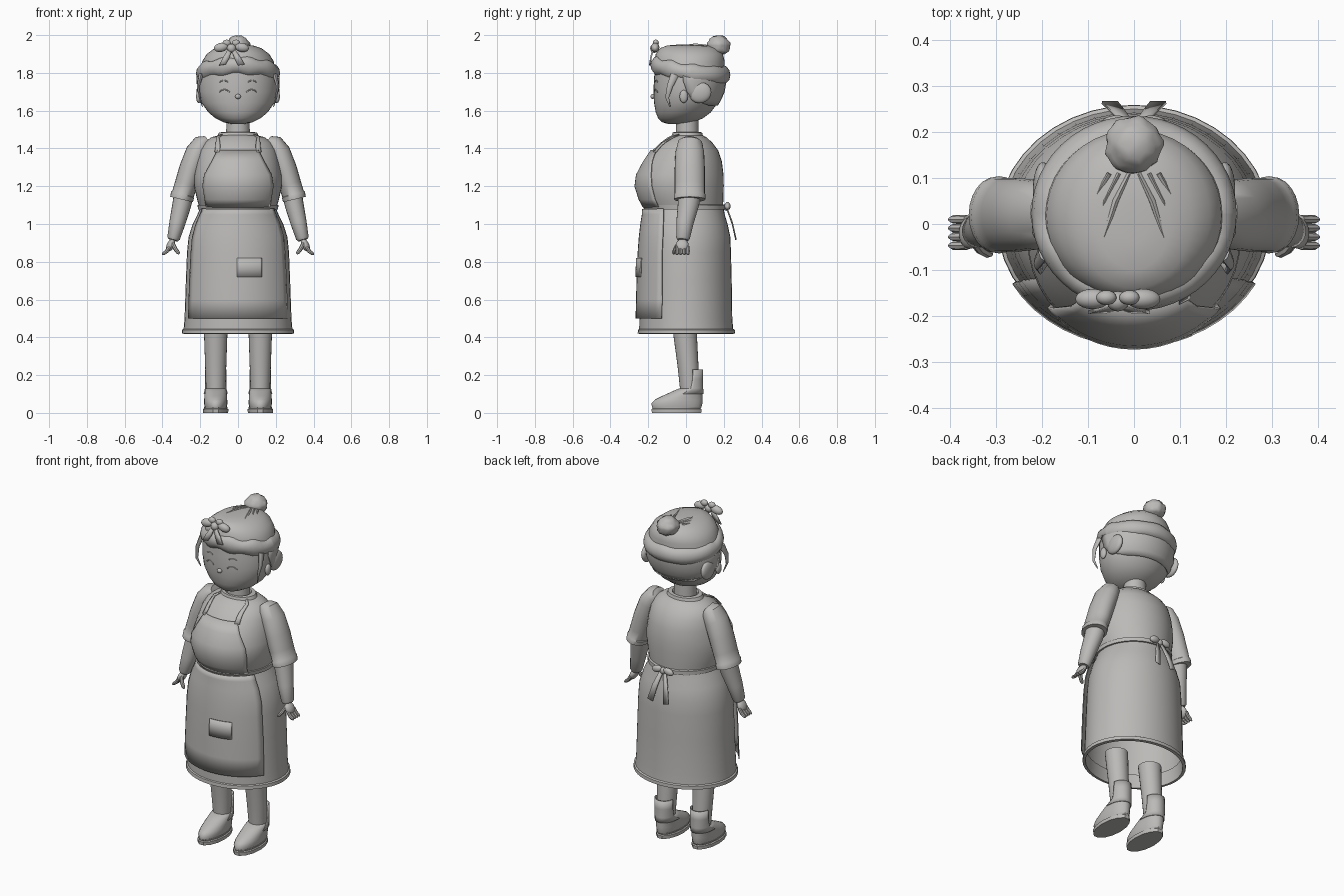
import bpy, bmesh, math, random
from math import sin, cos, pi, radians
from mathutils import Vector, Matrix

random.seed(4)
GREY = bpy.data.materials.new("soft grey")
GREY.diffuse_color = (0.5, 0.49, 0.475, 1)


def finish(name, bm, angle=40):
    bmesh.ops.recalc_face_normals(bm, faces=bm.faces)
    me = bpy.data.meshes.new(name)
    bm.to_mesh(me)
    bm.free()
    ob = bpy.data.objects.new(name, me)
    bpy.context.collection.objects.link(ob)
    me.materials.append(GREY)
    bpy.ops.object.select_all(action='DESELECT')
    ob.select_set(True)
    bpy.context.view_layer.objects.active = ob
    bpy.ops.object.shade_smooth_by_angle(angle=radians(angle))
    return ob


def skin(name, rings, closed=True, caps=(False, False), thick=0, angle=40):
    """Join rings of points with quads."""
    bm = bmesh.new()
    vs = [[bm.verts.new(p) for p in r] for r in rings]
    n = len(vs[0])
    for a, b in zip(vs, vs[1:]):
        for i in range(n if closed else n - 1):
            j = (i + 1) % n
            bm.faces.new((a[i], a[j], b[j], b[i]))
    if caps[0]:
        bm.faces.new(vs[0])
    if caps[1]:
        bm.faces.new(vs[-1])
    ob = finish(name, bm, angle)
    if thick:
        m = ob.modifiers.new("thickness", 'SOLIDIFY')
        m.thickness, m.offset = thick, 0
    return ob


def ring(z, rx, yf, yb, cx=0, off=0, a0=0, a1=2 * pi, n=32, closed=True):
    yc, ry = (yf + yb) / 2, (yb - yf) / 2
    steps = n if closed else n - 1
    return [(cx + (rx + off) * cos(a0 + (a1 - a0) * i / steps),
             yc + (ry + off) * sin(a0 + (a1 - a0) * i / steps), z) for i in range(n)]


def loft(name, prof, cx=0, n=32, caps=(False, False), angle=40):
    return skin(name, [ring(*p, cx=cx, n=n) for p in prof], caps=caps, angle=angle)


def at(prof, z):
    for p, q in zip(prof, prof[1:]):
        if p[0] <= z <= q[0]:
            t = (z - p[0]) / (q[0] - p[0])
            return [a + (b - a) * t for a, b in zip(p, q)]
    return list(prof[-1])


def patch(name, prof, rows, off, mid=-90, cx=0, thick=0.006):
    """Panel following a lofted body; rows hold (height, half angle in degrees)."""
    rs = [ring(*at(prof, z), cx=cx, off=off, a0=radians(mid - h), a1=radians(mid + h),
               n=17, closed=False) for z, h in rows]
    return skin(name, rs, closed=False, thick=thick)


def tube(name, pts, n=16, caps=(True, True)):
    """Tube through (x, y, z, radius across, radius in depth)."""
    rings = []
    for i, p in enumerate(pts):
        t = (Vector(pts[min(i + 1, len(pts) - 1)][:3]) - Vector(pts[max(i - 1, 0)][:3])).normalized()
        u = t.cross(Vector((0, 1, 0)))
        u = u.normalized() if u.length > 0.01 else Vector((1, 0, 0))
        v = t.cross(u)
        rings.append([Vector(p[:3]) + u * p[3] * cos(2 * pi * k / n) + v * p[4] * sin(2 * pi * k / n)
                      for k in range(n)])
    return skin(name, rings, caps=caps)


def ball(name, loc, size, rot=(0, 0, 0), bump=0):
    bm = bmesh.new()
    bmesh.ops.create_icosphere(bm, subdivisions=3, radius=1)
    for v in bm.verts:
        v.co *= 1 + bump * sin(v.co.x * 8) * sin(v.co.y * 8 + 1) + bump * 0.6 * sin(v.co.z * 9)
        v.co = Vector([a * b for a, b in zip(v.co, size)])
    ob = finish(name, bm, 60)
    ob.location, ob.rotation_euler = loc, rot
    return ob


# dress skirt, open at the bottom, with hem
SKIRT = [(0.42, .29, -.248, .252), (0.5, .283, -.247, .245), (0.7, .276, -.242, .242),
         (0.85, .27, -.236, .238), (0.93, .262, -.23, .235), (1.0, .24, -.222, .22),
         (1.05, .215, -.214, .205), (1.085, .2, -.212, .198)]
skirt = loft("dress_skirt", SKIRT, n=40)
loft("skirt_hem", [(.445, .288, -.246, .25), (.44, .296, -.254, .258), (.42, .297, -.256, .259),
                   (.418, .28, -.24, .242), (.5, .275, -.238, .237)], n=40)

# bodice and waistband
BODICE = [(1.075, .2, -.21, .195), (1.13, .217, -.24, .198), (1.2, .232, -.262, .2),
          (1.26, .231, -.254, .199), (1.33, .217, -.217, .19), (1.39, .202, -.177, .17),
          (1.43, .18, -.135, .14), (1.46, .14, -.095, .108), (1.475, .08, -.065, .075)]
loft("dress_bodice", BODICE, n=40, caps=(False, True))
loft("waistband", [(1.075, .2, -.21, .195), (1.077, .212, -.222, .208),
                   (1.1, .214, -.232, .208), (1.104, .2, -.22, .195)], n=40)

# apron skirt, bib, pocket and neck straps
patch("apron_skirt", SKIRT, [(.5, 61), (.6, 61), (.7, 61), (.85, 60), (.93, 60), (1.0, 60),
                             (1.05, 60), (1.08, 60)], 0.017)
patch("apron_bib", BODICE, [(1.09, 52), (1.13, 51), (1.2, 51), (1.26, 48), (1.33, 38), (1.39, 31)], 0.008)
patch("apron_pocket", SKIRT, [(.72, 13), (.77, 13), (.82, 13)], 0.024, mid=-78)
for s in (-1, 1):
    rows = [(1.38, 27), (1.41, 28), (1.43, 30), (1.46, 42), (1.475, 60)]
    skin("apron_strap", [ring(*at(BODICE, z), off=.01, a0=radians(-90 + s * h),
                              a1=radians(-90 + s * (h + 8)), n=4, closed=False)
                         for z, h in rows], closed=False, thick=.006)
# collar
loft("collar", [(1.465, .11, -.075, .09), (1.485, .1, -.07, .085), (1.487, .075, -.06, .07),
                (1.47, .065, -.055, .065)])

# apron bow at the back
ball("bow_knot", (0, .215, 1.09), (.02, .016, .02))
for s in (-1, 1):
    ball("bow_loop", (s * .038, .22, 1.095), (.032, .016, .02), (0, s * .25, 0))
    skin("bow_tail", [[(s * .0, .215, 1.085), (s * .02, .215, 1.09)],
                      [(s * .02, .245, 1.0), (s * .05, .245, 1.01)],
                      [(s * .035, .264, .915), (s * .07, .264, .925)]], closed=False, thick=.006)

# arms, hands, legs and shoes
LEG = [(.08, .045, -.03, .075), (.13, .052, -.032, .075), (.25, .056, -.045, .066),
       (.45, .063, -.072, .056)]
SHOE = [(.03, .058, -.18, .082), (.05, .062, -.183, .087), (.07, .061, -.165, .088),
        (.09, .06, -.125, .088), (.115, .058, -.07, .088), (.13, .052, -.035, .086), (.23, .052, -.03, .086)]
for s in (-1, 1):
    tube("sleeve", [(s * .165, .025, 1.445, .025, .045), (s * .185, .022, 1.43, .05, .065),
                    (s * .215, .02, 1.38, .062, .076), (s * .25, .02, 1.29, .062, .08),
                    (s * .275, .02, 1.21, .06, .08), (s * .291, .02, 1.16, .059, .08),
                    (s * .293, .02, 1.155, .063, .084), (s * .299, .02, 1.13, .062, .083)], n=24)
    tube("forearm", [(s * .285, .02, 1.17, .052, .062), (s * .298, .012, 1.1, .05, .056),
                     (s * .32, -.005, 1.01, .043, .046), (s * .341, -.016, .925, .034, .036),
                     (s * .344, -.017, .915, .026, .03)], n=20)
    ball("palm", (s * .357, -.02, .888), (.02, .034, .036), (0, s * -.45, 0))
    for k in range(4):
        y = -.047 + k * .019
        tube("finger", [(s * .362, y, .88, .01, .009), (s * .378, y, .855, .01, .01),
                        (s * .394, y, .843, .009, .009), (s * .402, y, .838, .004, .004)], n=8)
    tube("thumb", [(s * .347, -.04, .9, .01, .01), (s * .333, -.056, .87, .011, .011),
                   (s * .318, -.064, .85, .01, .01), (s * .31, -.066, .842, .005, .005)], n=8)
    cx = s * .118
    loft("leg", LEG, cx=cx, n=24)
    loft("shoe", SHOE[:6], cx=cx, n=24, caps=(True, True), angle=60)
    patch("shoe_heel_collar", SHOE, [(.1, 95), (.13, 90), (.18, 82), (.23, 82)], .002, mid=90, cx=cx)
    loft("shoe_sole", [(0, .066, -.184, .084), (.02, .067, -.186, .086), (.024, .061, -.18, .08),
                       (.032, .062, -.183, .086)], cx=cx, n=14, caps=(True, True), angle=30)

# neck and head
loft("neck", [(1.45, .064, -.055, .068), (1.57, .06, -.052, .065)])
HEAD = [(1.53, .035, -.095, .0), (1.538, .075, -.125, .04), (1.56, .12, -.148, .09),
        (1.59, .156, -.16, .13), (1.64, .192, -.169, .168), (1.70, .208, -.172, .195),
        (1.76, .21, -.17, .205), (1.82, .205, -.165, .2)]
loft("head", HEAD, n=40, caps=(True, True))
patch("back_hair", HEAD, [(1.63, 45), (1.66, 80), (1.70, 92), (1.76, 100), (1.82, 100)], .007, mid=90)

# hair crown and rolled brim
loft("hair_crown", [(1.78, .2, -.165, .2), (1.86, .19, -.168, .205), (1.9, .165, -.16, .195),
                    (1.93, .125, -.14, .165), (1.945, .08, -.1, .12), (1.95, .03, -.04, .05)],
     n=40, caps=(False, True), angle=60)
rings = []
for i in range(48):
    a = 2 * pi * i / 48
    wob = .007 * sin(9 * a + .6) * (1 if sin(a) < 0.2 else .25)
    row = []
    for k in range(12):
        b = 2 * pi * k / 12
        w, h = .04 * cos(b), (.048 + wob) * sin(b)
        y = .023 + (.172 + w) * sin(a)
        row.append(((.183 + w) * cos(a), y, 1.812 - .1 * y + h - .012 * abs(cos(a)) + .012 * max(0, -sin(a))))
    rings.append(row)
skin("hair_roll", rings + rings[:1], angle=70)

# hair bun
ball("hair_bun", (0, .172, 1.944), (.062, .062, .053), bump=.07)
tube("bun_base", [(0, .15, 1.88, .045, .045), (0, .165, 1.93, .035, .035)])

for s in (-1, 1):
    # swept locks, ears, side hair and loose strands
    for k in range(3):
        tube("swept_lock", [(s * (.012 + .02 * k), .11, 1.937, .012, .006),
                            (s * (.04 + .022 * k), .05, 1.942 - .008 * k, .014, .008),
                            (s * (.065 + .025 * k), -.03, 1.94 - .012 * k, .006, .005)], n=8)
    ball("ear", (s * .208, -.012, 1.675), (.014, .022, .034))
    ball("side_hair", (s * .198, .075, 1.695), (.022, .06, .055), (.3, 0, 0))
    tube("loose_strand", [(s * .196, -.06, 1.79, .012, .022), (s * .21, -.085, 1.73, .008, .016),
                          (s * .203, -.1, 1.67, .005, .01), (s * .188, -.085, 1.62, .002, .003)], n=8)

    # closed eye and brow
    def face(x, z):
        h = at(HEAD, z)
        yc, ry = (h[2] + h[3]) / 2, (h[3] - h[2]) / 2
        return (x, yc - ry * math.sqrt(1 - (x / h[1]) ** 2) - .001, z)
    for label, x0, z0, w, rise in (("eye", .072, 1.698, .028, .014), ("brow", .075, 1.752, .022, .008)):
        tube(label, [face(s * (x0 + w * t), z0 + rise * (1 - t * t)) + (.003, .003)
                     for t in (-1, -.6, -.2, .2, .6, 1)], n=6)
ball("nose", (0, -.176, 1.675), (.015, .012, .013))

# ribbon flower on the fringe
ball("ribbon_knot", (-.035, -.168, 1.93), (.024, .022, .024))
for s in (-1, 1):
    ball("ribbon_loop", (-.035 + s * .055, -.163, 1.935), (.038, .022, .024), (0, s * .2, 0))
    ball("ribbon_petal", (-.035 + s * .025, -.16, 1.958), (.022, .016, .018))
    skin("ribbon_tail", [[(-.045 + s * .008, -.175, 1.925), (-.025 + s * .008, -.175, 1.925)],
                         [(-.05 + s * .03, -.186, 1.88), (-.015 + s * .03, -.186, 1.88)],
                         [(-.05 + s * .05, -.192, 1.84), (-.015 + s * .05, -.192, 1.845)]],
         closed=False, thick=.008)
